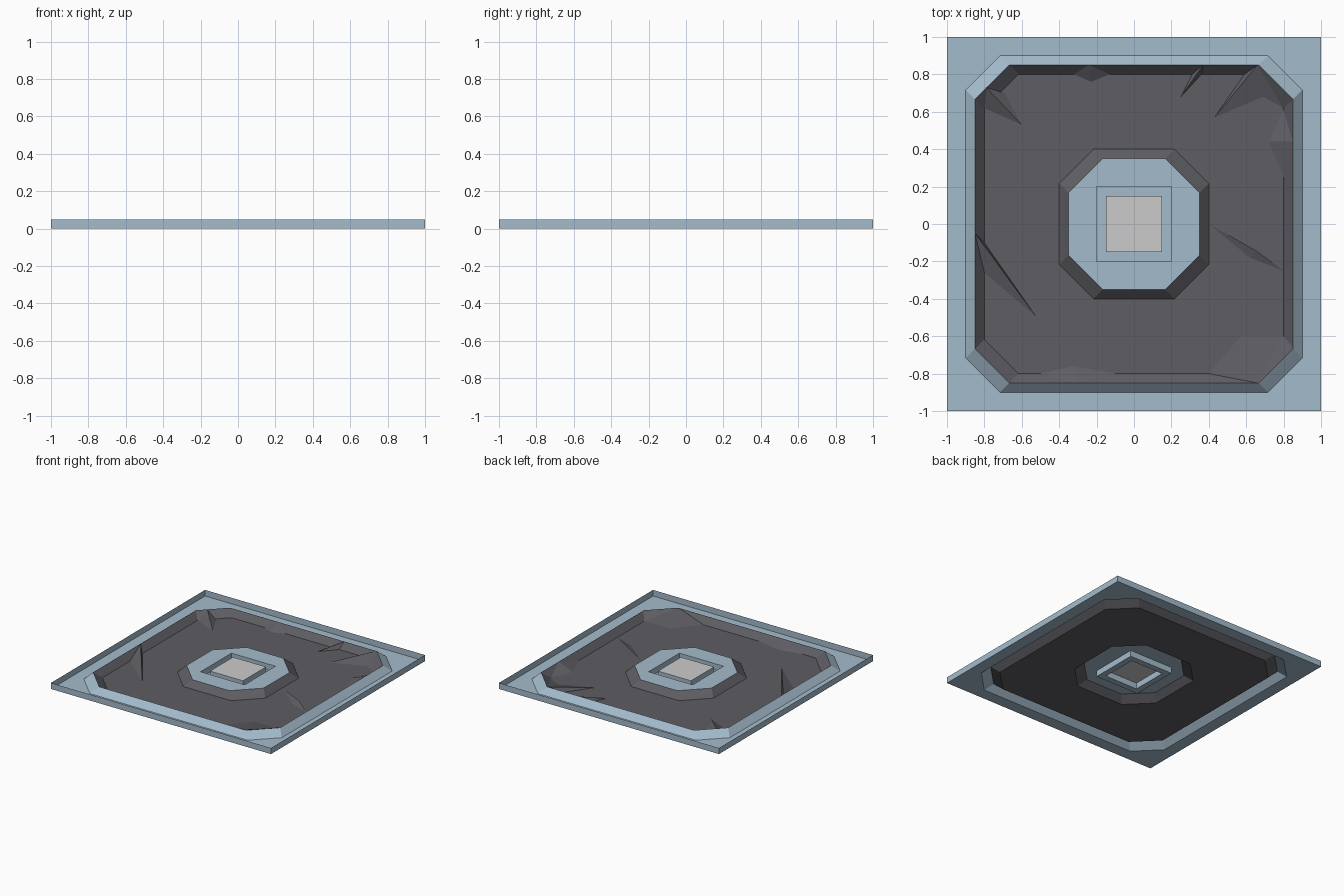
import bpy, bmesh

if "Cube" in bpy.data.objects:
    bpy.data.objects.remove(bpy.data.objects["Cube"])

H = 0.05      # full height of the tile
CUT = 0.183   # corner cut of the octagons


def material(name, rgb):
    m = bpy.data.materials.new(name)
    m.diffuse_color = (*rgb, 1)
    m.use_nodes = True
    m.node_tree.nodes["Principled BSDF"].inputs["Base Color"].default_value = m.diffuse_color
    return m


BLUE = material("pale_blue", (0.37, 0.5, 0.6))
DARK = material("charcoal", (0.11, 0.11, 0.125))


def square(r, z):
    return [(-r, -r, z), (r, -r, z), (r, r, z), (-r, r, z)]


def octagon(r, z):
    c = r - CUT
    return [(-c, -r, z), (c, -r, z), (r, -c, z), (r, c, z),
            (c, r, z), (-c, r, z), (-r, c, z), (-r, -c, z)]


def finish(name, bm, mat=None):
    me = bpy.data.meshes.new(name)
    bm.to_mesh(me)
    bm.free()
    ob = bpy.data.objects.new(name, me)
    bpy.context.collection.objects.link(ob)
    if mat:
        me.materials.append(mat)
    return ob


def add_rings(bm, rings):
    """Faces between successive outlines, from the outside inwards."""
    loops = [[bm.verts.new(p) for p in r] for r in rings]
    for a, b in zip(loops, loops[1:]):
        na, nb = len(a), len(b)
        for i in range(nb if na <= nb else na):
            j = i + 1
            if na == nb:
                bm.faces.new((a[i], a[j % na], b[j % nb], b[i]))
            elif na < nb:      # square outside, octagon inside
                quad = (a[i // 2], b[j % nb], b[i])
                if i % 2 == 0:
                    quad = (a[i // 2], a[(i // 2 + 1) % na], b[j % nb], b[i])
                else:
                    quad = (a[(i // 2 + 1) % na], b[j % nb], b[i])
                bm.faces.new(quad)
            else:              # octagon outside, square inside
                k = i // 2
                if i % 2 == 0:
                    bm.faces.new((a[i], a[j], b[(k + 1) % nb], b[k]))
                else:
                    bm.faces.new((a[i], a[j % na], b[(k + 1) % nb]))
    return loops


# Thin outer wall, low border and the outward slope up to the rim
bm = bmesh.new()
add_rings(bm, [square(1, H), square(1, 0), octagon(0.9, 0), octagon(0.85, H)])
finish("outer_frame", bm, BLUE)

# Dark sunken floor, sloping up to the rim and to the middle platform
bm = bmesh.new()
add_rings(bm, [octagon(0.85, H), octagon(0.8, 0),
               octagon(0.4, 0), octagon(0.35, H)])
finish("sunken_floor", bm, DARK)

# Octagonal platform with a square groove
bm = bmesh.new()
add_rings(bm, [octagon(0.35, H), square(0.2, H), square(0.2, 0),
               square(0.15, 0), square(0.15, H)])
finish("middle_platform", bm, BLUE)

# Grey centre pad
bm = bmesh.new()
bm.faces.new([bm.verts.new(p) for p in square(0.15, H)])
finish("centre_pad", bm)

# Chipped rock shards: a high point followed by the foot points around it
SHARDS = [
    ((-0.85, -0.05, H), [(-0.8, -0.26), (-0.52, -0.5), (-0.8, -0.1)]),
    ((-0.24, 0.85, H), [(-0.32, 0.8), (-0.23, 0.76), (-0.13, 0.8)]),
    ((0.37, 0.85, H), [(0.31, 0.8), (0.25, 0.68), (0.36, 0.8)]),
    ((0.66, 0.85, H), [(0.59, 0.8), (0.43, 0.57), (0.69, 0.68), (0.8, 0.62)]),
    ((0.85, 0.44, H), [(0.8, 0.61), (0.72, 0.44), (0.8, 0.25)]),
    ((0.66, -0.85, H), [(0.4, -0.8), (0.57, -0.6), (0.8, -0.6), (0.85, -0.66, H)]),
    ((-0.3, -0.85, H), [(-0.5, -0.8), (-0.32, -0.76), (-0.1, -0.8)]),
    ((-0.79, 0.73, H), [(-0.8, 0.62), (-0.6, 0.53), (-0.69, 0.7), (-0.74, 0.68)]),
    ((0.65, -0.14, 0.02), [(0.4, 0.0), (0.62, -0.18), (0.8, -0.25)]),
]
bm = bmesh.new()
for top, feet in SHARDS:
    t = bm.verts.new(top)
    f = [bm.verts.new(p if len(p) == 3 else (*p, 0)) for p in feet]
    for a, b in zip(f, f[1:]):
        bm.faces.new((t, a, b))
finish("rock_shards", bm, DARK)
